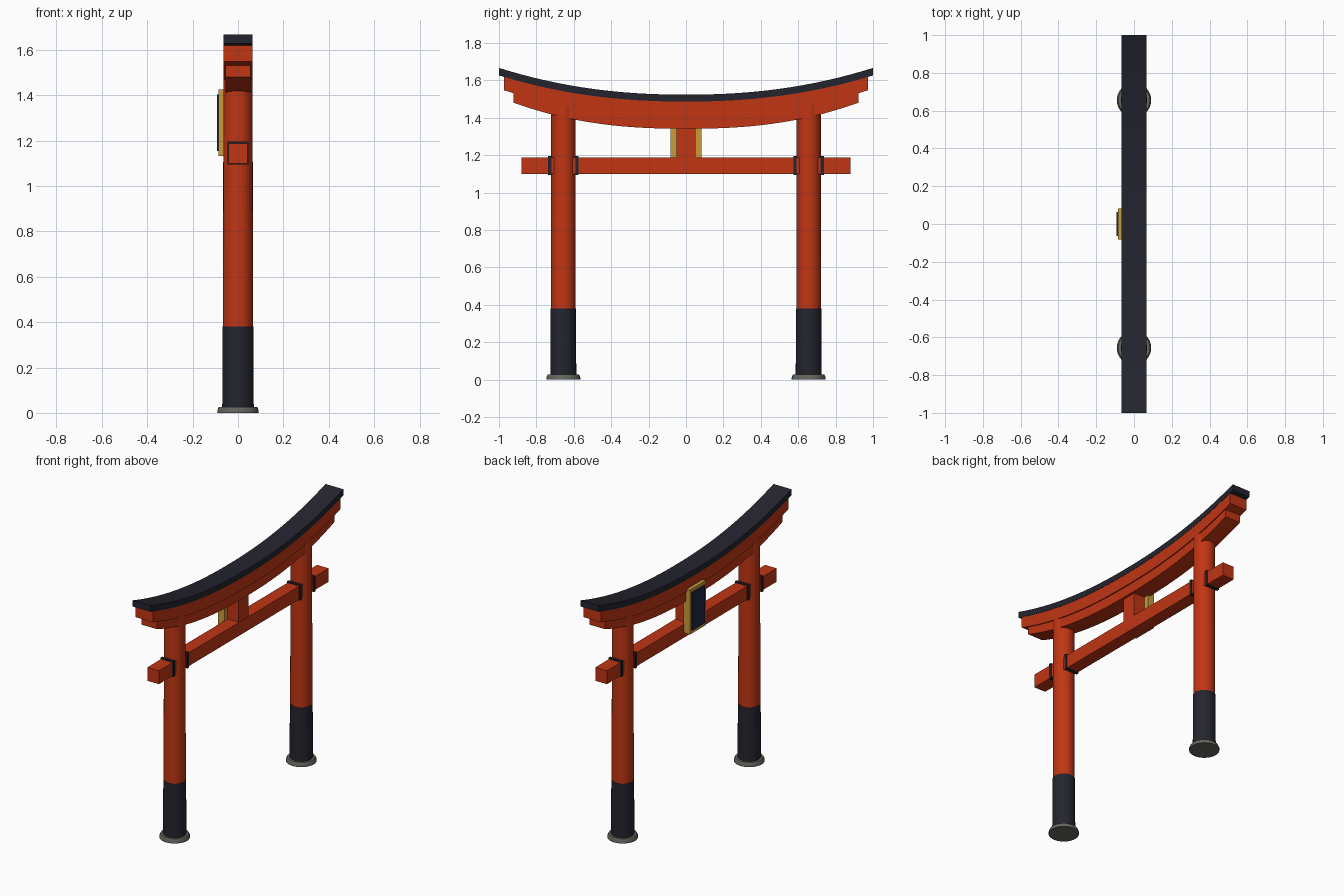
import bpy, bmesh, math

if "Cube" in bpy.data.objects:
    bpy.data.objects.remove(bpy.data.objects["Cube"])


def material(name, rgb):
    m = bpy.data.materials.new(name)
    m.diffuse_color = (*rgb, 1)
    m.use_nodes = True
    m.node_tree.nodes["Principled BSDF"].inputs["Base Color"].default_value = m.diffuse_color
    return m


RED = material("vermilion", (0.53, 0.036, 0.007))
BLACK = material("ink black", (0.017, 0.018, 0.027))
GOLD = material("gold", (0.60, 0.33, 0.045))
NAVY = material("navy", (0.012, 0.02, 0.055))
STONE = material("stone grey", (0.13, 0.13, 0.115))


def finish(name, bm, mat, smooth=False):
    bmesh.ops.recalc_face_normals(bm, faces=bm.faces)
    me = bpy.data.meshes.new(name)
    bm.to_mesh(me)
    bm.free()
    me.materials.append(mat)
    ob = bpy.data.objects.new(name, me)
    bpy.context.collection.objects.link(ob)
    if smooth:
        bpy.ops.object.select_all(action='DESELECT')
        ob.select_set(True)
        bpy.context.view_layer.objects.active = ob
        bpy.ops.object.shade_smooth_by_angle(angle=math.radians(35))
    return ob


def box(name, lo, hi, mat):
    bm = bmesh.new()
    bmesh.ops.create_cube(bm, size=1)
    for v in bm.verts:
        v.co = [(l + h) / 2 + c * (h - l) for l, h, c in zip(lo, hi, v.co)]
    return finish(name, bm, mat)


def lathe(name, y, profile, mat, sides=32):
    """Closed round solid from (radius, height) rings."""
    bm = bmesh.new()
    rings = [[bm.verts.new((r * math.cos(2 * math.pi * i / sides),
                            y + r * math.sin(2 * math.pi * i / sides), z))
              for i in range(sides)] for r, z in profile]
    for a, b in zip(rings, rings[1:]):
        for i in range(sides):
            j = (i + 1) % sides
            bm.faces.new((a[i], a[j], b[j], b[i]))
    bm.faces.new(rings[0])
    bm.faces.new(rings[-1])
    return finish(name, bm, mat, True)


def curved_beam(name, half_len, half_w, bottom, top, mat, steps=32):
    """Beam along y; bottom and top are (middle height, rise, power)."""
    bm = bmesh.new()
    rings = []
    for i in range(steps + 1):
        y = half_len * (2 * i / steps - 1)
        zb, zt = [z + k * abs(y) ** p for z, k, p in (bottom, top)]
        rings.append([bm.verts.new(c) for c in
                      ((-half_w, y, zb), (half_w, y, zb), (half_w, y, zt), (-half_w, y, zt))])
    for a, b in zip(rings, rings[1:]):
        for i in range(4):
            j = (i + 1) % 4
            bm.faces.new((a[i], a[j], b[j], b[i]))
    bm.faces.new(rings[0])
    bm.faces.new(rings[-1])
    return finish(name, bm, mat, True)


# Curved top: black cap, red upper lintel, narrower lower lintel
cap_low = (1.487, 0.14, 2.2)
upper_low = (1.407, 0.15, 2.3)
curved_beam("roof_cap", 1.0, 0.065, cap_low, (1.524, 0.143, 2.2), BLACK)
curved_beam("upper_lintel", 0.973, 0.0632, upper_low, cap_low, RED)
curved_beam("lower_lintel", 0.922, 0.056, (1.342, 0.169, 2.4), upper_low, RED)

# Straight tie beam through the pillars, and the centre strut
box("tie_beam", (-0.042, -0.88, 1.10), (0.042, 0.88, 1.188), RED)
box("centre_strut", (-0.04, -0.05, 1.18), (0.04, 0.05, 1.36), RED)

# Tablet on the -x side
box("tablet_frame", (-0.086, -0.082, 1.132), (-0.04, 0.082, 1.425), GOLD)
box("tablet_panel", (-0.093, -0.064, 1.155), (-0.085, 0.064, 1.403), NAVY)

# Pillars with stone base, black sleeve and collars round the tie beam
for s, side in ((-1, "front"), (1, "back")):
    y = s * 0.656
    lathe(side + "_base", y, [(0.091, 0), (0.091, 0.012), (0.084, 0.027)], STONE)
    lathe(side + "_sleeve", y, [(0.0695, 0.02), (0.068, 0.38)], BLACK)
    lathe(side + "_pillar", y, [(0.066, 0.37), (0.0645, 1.482)], RED)
    for d, where in ((-0.073, "inner"), (0.073, "outer")):
        c = s * (0.656 + d)
        box(f"{side}_{where}_collar", (-0.047, c - 0.009, 1.094),
            (0.047, c + 0.009, 1.196), BLACK)
